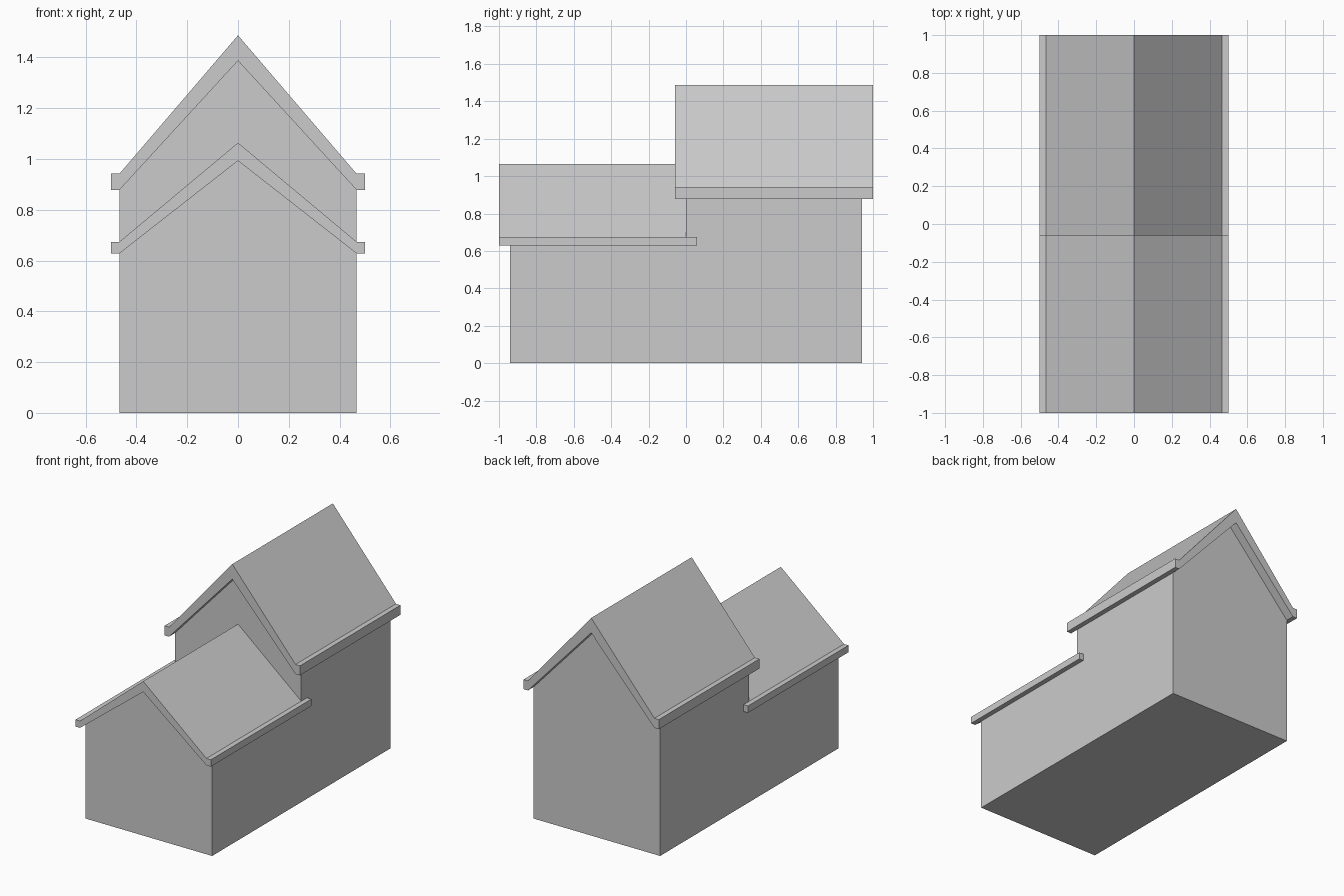
import bpy
import bmesh

if "Cube" in bpy.data.objects:
    bpy.data.objects.remove(bpy.data.objects["Cube"])

WALL_X = 0.467   # half width of the walls
EAVE_X = 0.5     # half width including eaves


def extrude_profile(name, half, y0, y1):
    """Mirror a right-half outline (x, z) and extrude it along y."""
    left = [(-x, z) for x, z in reversed(half) if x > 0]
    return extrude_outline(name, half + left, y0, y1)


def extrude_outline(name, outline, y0, y1):
    bm = bmesh.new()
    face = bm.faces.new([bm.verts.new((x, y0, z)) for x, z in outline])
    res = bmesh.ops.extrude_face_region(bm, geom=[face])
    moved = [v for v in res["geom"] if isinstance(v, bmesh.types.BMVert)]
    bmesh.ops.translate(bm, verts=moved, vec=(0, y1 - y0, 0))
    bmesh.ops.recalc_face_normals(bm, faces=bm.faces)
    mesh = bpy.data.meshes.new(name)
    bm.to_mesh(mesh)
    bm.free()
    obj = bpy.data.objects.new(name, mesh)
    bpy.context.collection.objects.link(obj)
    return obj


def house_section(name, wall_y, roof_y, eave_low, eave_top, apex_low, apex_top):
    # Gabled wall block
    extrude_profile(name + "_walls",
                    [(WALL_X, 0), (WALL_X, eave_low), (0, apex_low)], *wall_y)
    # Roof: sloped slabs ending in small square eaves
    right = [(WALL_X, eave_low), (EAVE_X, eave_low),
             (EAVE_X, eave_top), (WALL_X, eave_top)]
    left = [(-x, z) for x, z in reversed(right)]
    extrude_outline(name + "_roof",
                    right + [(0, apex_top)] + left + [(0, apex_low)], *roof_y)


# Low front section and tall rear section
house_section("front_house", (-0.94, 0), (-1, 0.06), 0.628, 0.674, 0.993, 1.064)
house_section("rear_house", (0, 0.94), (-0.06, 1), 0.878, 0.942, 1.387, 1.487)
